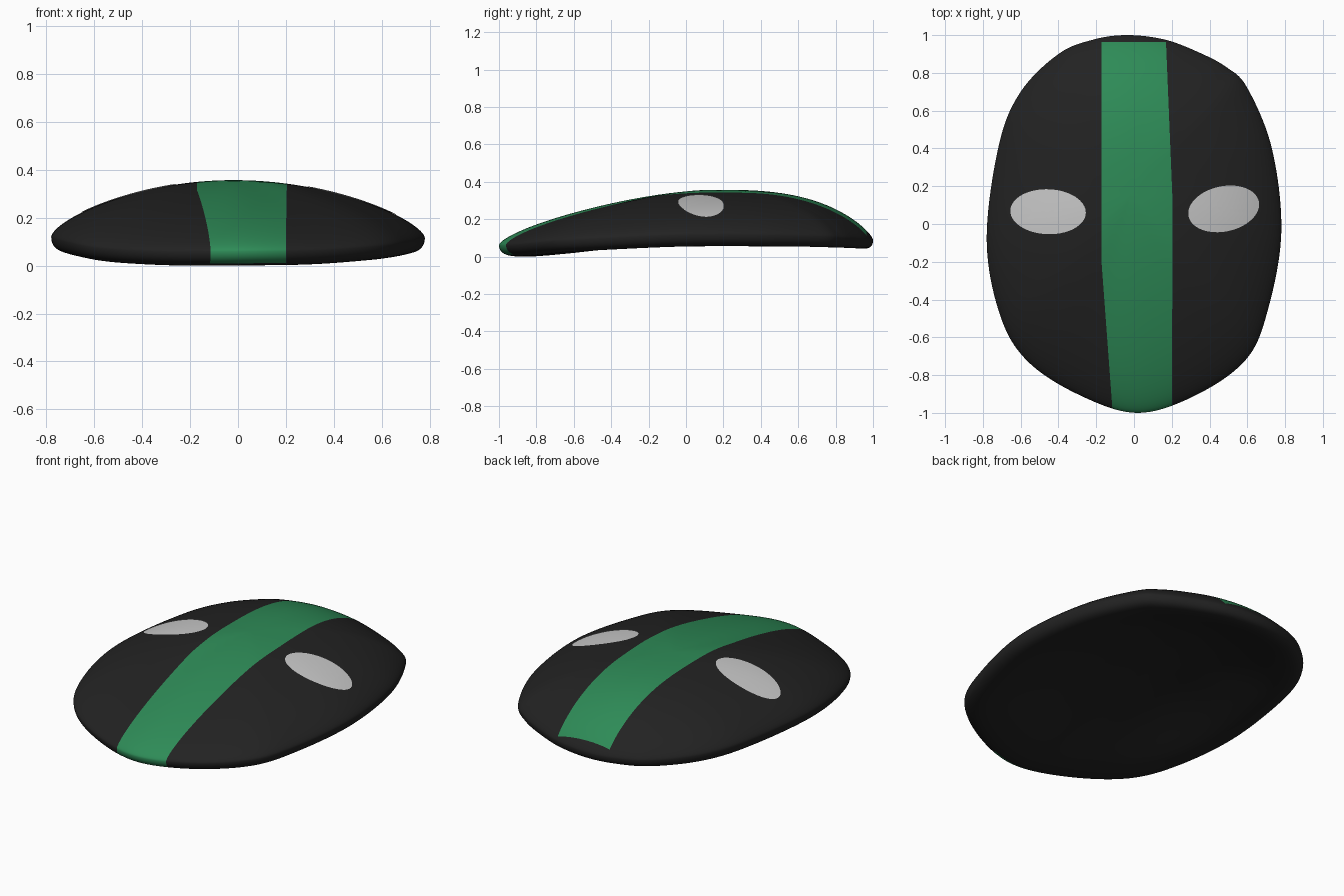
import bpy, bmesh, math
from mathutils import Vector
from mathutils.bvhtree import BVHTree

if "Cube" in bpy.data.objects:
    bpy.data.objects.remove(bpy.data.objects["Cube"])


def material(name, rgb):
    m = bpy.data.materials.new(name)
    m.diffuse_color = (*rgb, 1)
    m.use_nodes = True
    m.node_tree.nodes["Principled BSDF"].inputs["Base Color"].default_value = m.diffuse_color
    return m


BLACK = material("black", (0.016, 0.016, 0.016))
GREEN = material("green", (0.027, 0.258, 0.095))
WHITE = material("light grey", (0.578, 0.578, 0.578))

# Rim control points: x, y, rim height, dome fullness
RIM = [(-.04, 1.0, .072, 2.9), (-.22, .975, .075, 2.8), (-.40, .90, .082, 2.6),
       (-.60, .70, .095, 2.3),
       (-.715, .42, .105, 2.1), (-.78, -.08, .105, 2.0), (-.71, -.48, .082, 1.95),
       (-.565, -.725, .057, 1.85), (-.29, -.905, .044, 1.7), (.02, -1.0, .045, 1.65),
       (.33, -.905, .049, 1.7), (.595, -.715, .067, 1.85), (.71, -.45, .082, 1.95),
       (.78, -.04, .10, 2.0), (.73, .40, .10, 2.1), (.60, .72, .093, 2.3),
       (.49, .83, .086, 2.5), (.34, .91, .08, 2.7), (.16, .977, .075, 2.8)]
CENTRE = Vector((-.02, .15))
PEAK, STEPS, RINGS = .292, 10, 36
UNDER = -.13


def rim_samples():
    """Closed smooth curve through the rim control points."""
    n, out = len(RIM), []
    for i in range(n):
        a, b, c, d = (RIM[(i + k) % n] for k in (-1, 0, 1, 2))
        for k in range(STEPS):
            t = k / STEPS
            out.append([.5 * (2 * q + (r - p) * t + (2 * p - 5 * q + 4 * r - s) * t * t
                              + (3 * q - p - 3 * r + s) * t ** 3)
                        for p, q, r, s in zip(a, b, c, d)])
    return out


def make_object(bm, name, mats):
    me = bpy.data.meshes.new(name)
    bm.to_mesh(me)
    bm.free()
    for m in mats:
        me.materials.append(m)
    for p in me.polygons:
        p.use_smooth = True
    ob = bpy.data.objects.new(name, me)
    bpy.context.collection.objects.link(ob)
    return ob


# Domed shell: outer skin from crown to rim, then hollow underside back to centre
bm = bmesh.new()
samples = rim_samples()
N = len(samples)


def ring(s, thick):
    vs = []
    for x, y, h, p in samples:
        pos = CENTRE.lerp(Vector((x, y)), s)
        z = h + (PEAK - h) * (1 - s ** p) + thick * math.sqrt(max(0, 1 - s ** 8))
        vs.append(bm.verts.new((pos.x, pos.y, z)))
    return vs


levels = [math.sin(math.pi / 2 * k / RINGS) for k in range(1, RINGS + 1)]
rings = [ring(s, .05) for s in levels] + [ring(s, UNDER) for s in reversed(levels[:-1])]
for a, b in zip(rings, rings[1:]):
    for i in range(N):
        j = (i + 1) % N
        bm.faces.new((a[i], b[i], b[j], a[j]))
for loop, thick in ((rings[0], .05), (rings[-1], UNDER)):
    c = bm.verts.new((*CENTRE, PEAK + thick))
    for i in range(N):
        bm.faces.new((c, loop[i], loop[(i + 1) % N]))
bmesh.ops.recalc_face_normals(bm, faces=bm.faces)
low = min(v.co.z for v in bm.verts)
for v in bm.verts:
    v.co.z -= low

# Stripe: cut along its straight edges, then colour the outer faces inside
EDGES = [((-.172, 0), (-.172, -1)), ((-.172, -.2), (-.115, -.97)),
         ((.2, -1), (.205, .1)), ((.205, .1), (.17, .95)), ((.17, .964), (-.17, .964))]
planes = []
for p, q in EDGES:
    co = Vector((*p, 0))
    d = Vector((*q, 0)) - co
    planes.append((co, Vector((-d.y, d.x, 0)).normalized()))
for co, no in planes:
    bmesh.ops.bisect_plane(bm, geom=bm.verts[:] + bm.edges[:] + bm.faces[:],
                           dist=1e-5, plane_co=co, plane_no=no)
bm.normal_update()
for f in bm.faces:
    c = f.calc_center_median()
    outer = f.normal.z > (.4 if c.y > .8 else .05) or (c.y < -.9 and f.normal.y < -.3)
    if outer and all((c - co).dot(no) > 0 for co, no in planes):
        f.material_index = 1
tree = BVHTree.FromBMesh(bm)
make_object(bm, "mask_shell", (BLACK, GREEN))


# Eyes: thin elliptical plates draped on the dome
def eye(name, cx, cy, rx, ry, turn):
    e = bmesh.new()

    def drape(r, a):
        u, v = rx * r * math.cos(a), ry * r * math.sin(a)
        x = cx + u * math.cos(turn) - v * math.sin(turn)
        y = cy + u * math.sin(turn) + v * math.cos(turn)
        hit = tree.ray_cast(Vector((x, y, 2)), Vector((0, 0, -1)))[0]
        return e.verts.new(hit + Vector((0, 0, .003)))

    seg = 64
    mid = drape(0, 0)
    prev = None
    for k in range(1, 9):
        cur = [drape(k / 8, 2 * math.pi * i / seg) for i in range(seg)]
        for i in range(seg):
            j = (i + 1) % seg
            if prev:
                e.faces.new((prev[i], cur[i], cur[j], prev[j]))
            else:
                e.faces.new((mid, cur[i], cur[j]))
        prev = cur
    make_object(e, name, (WHITE,))


eye("left_eye", -.455, .065, .20, .119, math.radians(-2))
eye("right_eye", .475, .08, .19, .12, math.radians(12))
